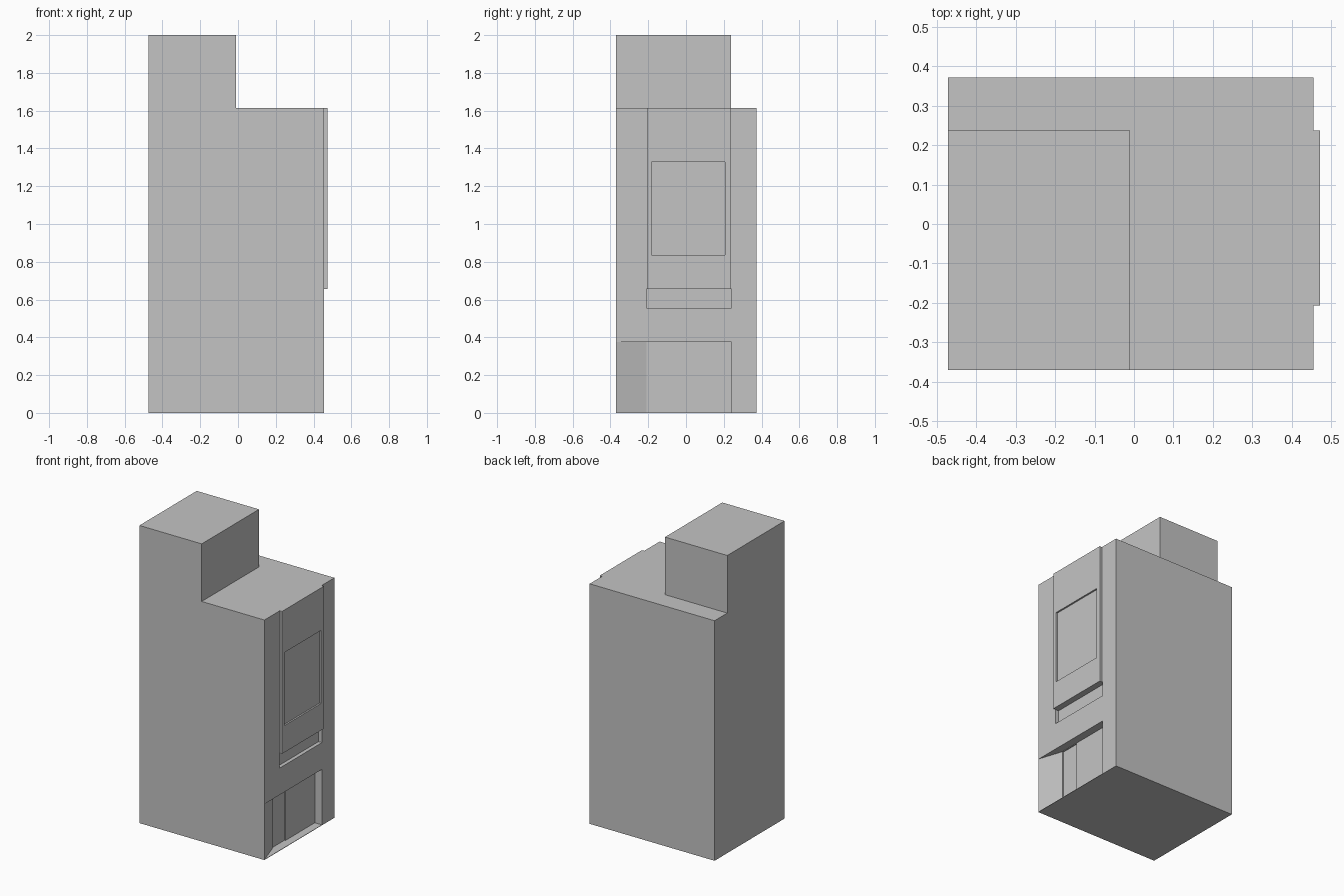
import bpy, bmesh

if "Cube" in bpy.data.objects:
    bpy.data.objects.remove(bpy.data.objects["Cube"])

grey = bpy.data.materials.new("plain_grey")
grey.diffuse_color = (0.55, 0.55, 0.55, 1)
grey.use_nodes = True
grey.node_tree.nodes["Principled BSDF"].inputs["Base Color"].default_value = grey.diffuse_color


def prism(name, outline, z0, z1):
    """Extrude a plan outline (x, y) from z0 up to z1."""
    bm = bmesh.new()
    base = bm.faces.new([bm.verts.new((x, y, z0)) for x, y in outline])
    top = bmesh.ops.extrude_face_region(bm, geom=[base])["geom"]
    verts = [v for v in top if isinstance(v, bmesh.types.BMVert)]
    bmesh.ops.translate(bm, verts=verts, vec=(0, 0, z1 - z0))
    bmesh.ops.recalc_face_normals(bm, faces=bm.faces[:])
    mesh = bpy.data.meshes.new(name)
    bm.to_mesh(mesh)
    bm.free()
    mesh.materials.append(grey)
    obj = bpy.data.objects.new(name, mesh)
    bpy.context.collection.objects.link(obj)
    return obj


def box(name, x0, x1, y0, y1, z0, z1):
    return prism(name, [(x0, y0), (x1, y0), (x1, y1), (x0, y1)], z0, z1)


def cut(target, cutter):
    cutter.hide_render = True
    cutter.display_type = 'WIRE'
    mod = target.modifiers.new(cutter.name, 'BOOLEAN')
    mod.operation = 'DIFFERENCE'
    mod.solver = 'EXACT'
    mod.object = cutter


# Main block and the taller rear tower
body = box("main_block", -0.473, 0.456, -0.371, 0.372, 0, 1.613)
box("roof_tower", -0.473, -0.01, -0.371, 0.237, 1.613, 2.0)

# Projecting upper bay with a shallow window
bay = box("upper_bay", 0.456, 0.473, -0.207, 0.237, 0.656, 1.613)
cut(bay, box("window_cutter", 0.462, 0.52, -0.183, 0.207, 0.836, 1.327))

# Slot beneath the bay
cut(body, box("slot_cutter", 0.431, 0.52, -0.209, 0.24, 0.556, 0.656))

# Entrance recess with a splayed side reaching the front corner
cut(body, prism("entrance_cutter",
                [(0.403, -0.209), (0.456, -0.369), (0.52, -0.562),
                 (0.52, 0.24), (0.403, 0.24)], 0.003, 0.376))

# Door set slightly deeper in the entrance
cut(body, box("door_cutter", 0.396, 0.43, -0.203, -0.07, 0.003, 0.374))
